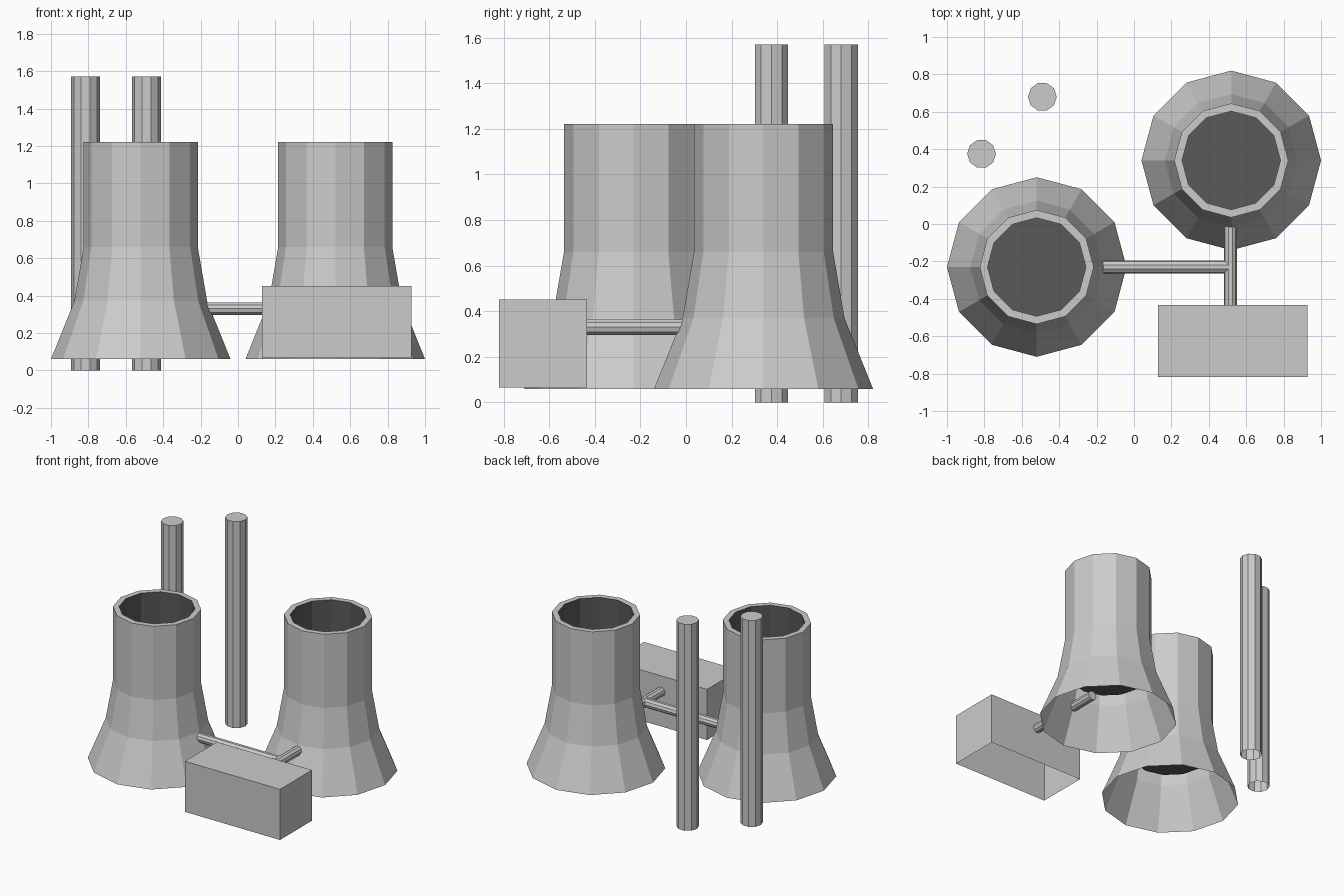
import bpy, bmesh, math
from mathutils import Vector

if "Cube" in bpy.data.objects:
    bpy.data.objects.remove(bpy.data.objects["Cube"])

dark = bpy.data.materials.new("dark_interior")
dark.diffuse_color = (0.1, 0.1, 0.1, 1)
dark.use_nodes = True
dark.node_tree.nodes["Principled BSDF"].inputs["Base Color"].default_value = dark.diffuse_color


def finish(bm, name):
    mesh = bpy.data.meshes.new(name)
    bm.to_mesh(mesh)
    bm.free()
    obj = bpy.data.objects.new(name, mesh)
    bpy.context.collection.objects.link(obj)
    return obj


def ring(bm, n, r, origin, u, v):
    """Polygon of n points spanned by the axes u and v."""
    return [bm.verts.new(origin + r * (u * math.cos(a) + v * math.sin(a)))
            for a in (2 * math.pi * i / n for i in range(n))]


def bridge(bm, a, b):
    n = len(a)
    return [bm.faces.new((a[i], a[(i + 1) % n], b[(i + 1) % n], b[i])) for i in range(n)]


def tube(name, start, end, r, cap_start=True, n=10):
    start, end = Vector(start), Vector(end)
    d = (end - start).normalized()
    u = Vector((0, 1, 0)) if abs(d.x) > 0.5 else Vector((1, 0, 0))
    v = d.cross(u)
    bm = bmesh.new()
    a, b = ring(bm, n, r, start, u, v), ring(bm, n, r, end, u, v)
    bridge(bm, a, b)
    bm.faces.new(b)
    if cap_start:
        bm.faces.new(a[::-1])
    return finish(bm, name)


# Cooling towers: flared open shell, flat rim, dark shaft with a floor
PROFILE = [(0.48, 0.06), (0.355, 0.37), (0.305, 0.66), (0.305, 1.22),
           (0.263, 1.22), (0.263, 0.40)]


def cooling_tower(name, x, y):
    bm = bmesh.new()
    rings = [ring(bm, 12, r, Vector((x, y, z)), Vector((1, 0, 0)), Vector((0, 1, 0)))
             for r, z in PROFILE]
    for a, b in zip(rings, rings[1:]):
        faces = bridge(bm, a, b)
    for f in faces + [bm.faces.new(rings[-1])]:
        f.material_index = 1
    obj = finish(bm, name)
    obj.data.materials.append(None)
    obj.data.materials.append(dark)


cooling_tower("left_cooling_tower", -0.52, -0.23)
cooling_tower("right_cooling_tower", 0.52, 0.34)

# Chimneys, open underneath
for name, x, y in (("front_chimney", -0.815, 0.375), ("back_chimney", -0.49, 0.68)):
    tube(name, (x, y, 0), (x, y, 1.57), 0.077, cap_start=False)

# Pipes joining the towers to the building
tube("building_pipe", (0.515, -0.44, 0.33), (0.515, 0.165, 0.33), 0.035)
tube("branch_pipe", (0.515, -0.23, 0.33), (-0.345, -0.23, 0.33), 0.035)

# Turbine building, open underneath
bm = bmesh.new()
bmesh.ops.create_cube(bm, size=1)
bmesh.ops.delete(bm, geom=[f for f in bm.faces if f.normal.z < -0.5], context='FACES_ONLY')
bmesh.ops.scale(bm, vec=(0.80, 0.385, 0.385), verts=bm.verts)
bmesh.ops.translate(bm, vec=(0.527, -0.6265, 0.258), verts=bm.verts)
finish(bm, "turbine_building")
